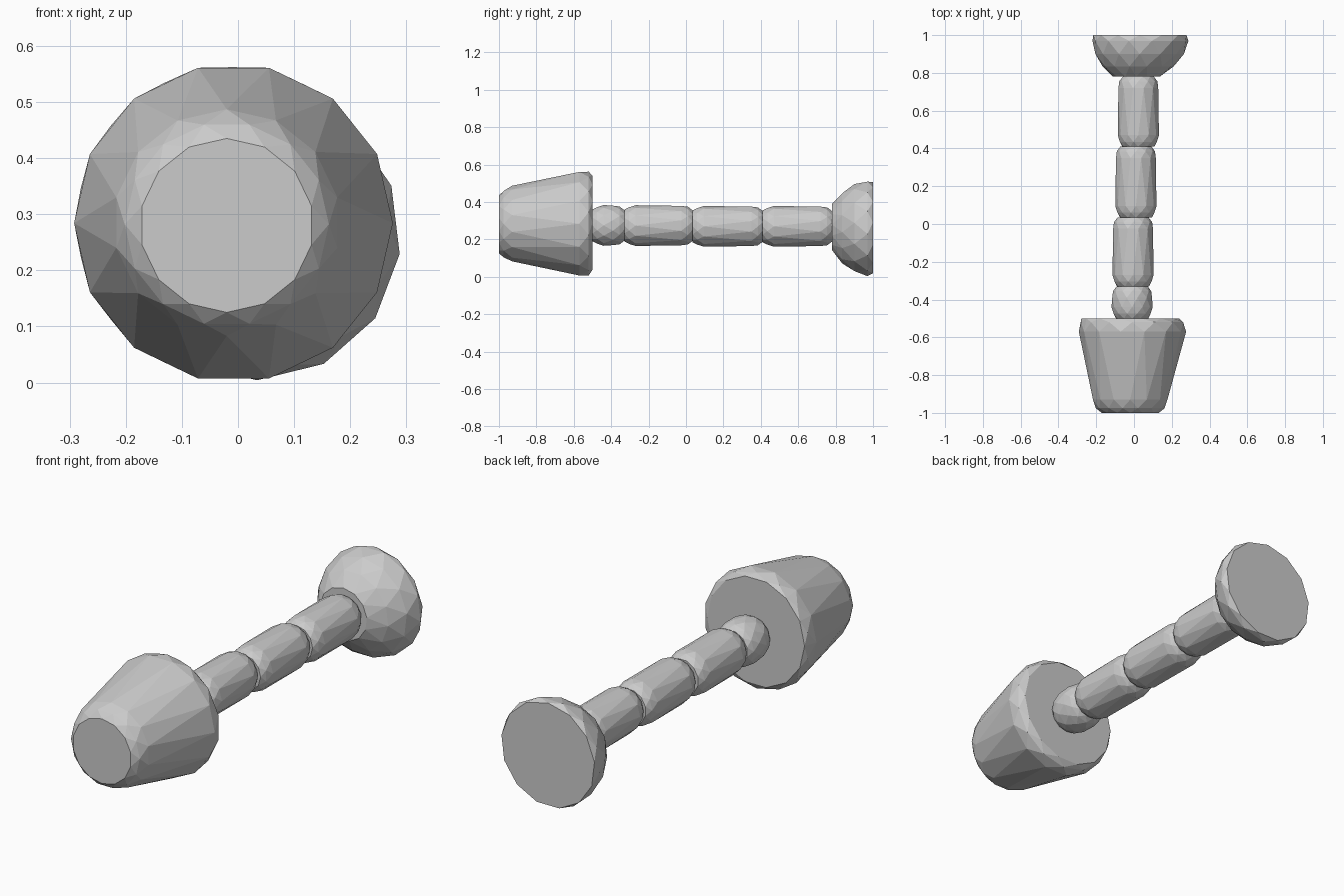
import bpy, bmesh
from math import sin, cos, pi, radians

if "Cube" in bpy.data.objects:
    bpy.data.objects.remove(bpy.data.objects["Cube"])


def hull_part(name, rings, sides):
    """Faceted convex solid around staggered rings (y, centre x, centre z, radius)."""
    bm = bmesh.new()
    for i, (y, cx, cz, r) in enumerate(rings):
        for k in range(sides):
            a = 2 * pi * (k + 0.5 * (i % 2)) / sides
            bm.verts.new((cx + r * sin(a), y, cz + r * cos(a)))
    res = bmesh.ops.convex_hull(bm, input=bm.verts[:])
    loose = [v for v in bm.verts if not v.link_faces]
    bmesh.ops.delete(bm, geom=loose, context='VERTS')
    bmesh.ops.dissolve_limit(bm, angle_limit=radians(2),
                             verts=bm.verts[:], edges=bm.edges[:])
    bmesh.ops.recalc_face_normals(bm, faces=bm.faces[:])
    mesh = bpy.data.meshes.new(name)
    bm.to_mesh(mesh)
    bm.free()
    obj = bpy.data.objects.new(name, mesh)
    bpy.context.collection.objects.link(obj)
    return obj


# Tapered head at the front
hull_part("head", [
    (-1.00, -0.02, 0.280, 0.155),
    (-0.975, -0.02, 0.282, 0.182),
    (-0.93, -0.02, 0.285, 0.202),
    (-0.57, -0.008, 0.284, 0.284),
    (-0.52, -0.010, 0.285, 0.277),
    (-0.50, -0.020, 0.290, 0.258),
], 14)

# Handle made of rounded segments: y start, y end, centre x, centre z
segments = [
    (-0.50, -0.33, -0.010, 0.275),
    (-0.33, 0.035, -0.005, 0.274),
    (0.035, 0.41, 0.010, 0.270),
    (0.41, 0.78, 0.023, 0.270),
]
for n, (y0, y1, cx, cz) in enumerate(segments):
    hull_part(f"handle_segment_{n + 1}", [
        (y0, cx, cz, 0.085),
        (y0 + 0.025, cx, cz, 0.101),
        (y0 + 0.06, cx, cz, 0.109),
        (y1 - 0.06, cx, cz, 0.109),
        (y1 - 0.025, cx, cz, 0.101),
        (y1, cx, cz, 0.085),
    ], 12)

# Domed pommel at the back
hull_part("pommel", [
    (0.78, 0.012, 0.265, 0.125),
    (0.835, 0.022, 0.262, 0.190),
    (0.90, 0.030, 0.260, 0.236),
    (0.97, 0.034, 0.260, 0.256),
    (1.00, 0.031, 0.260, 0.248),
], 13)
